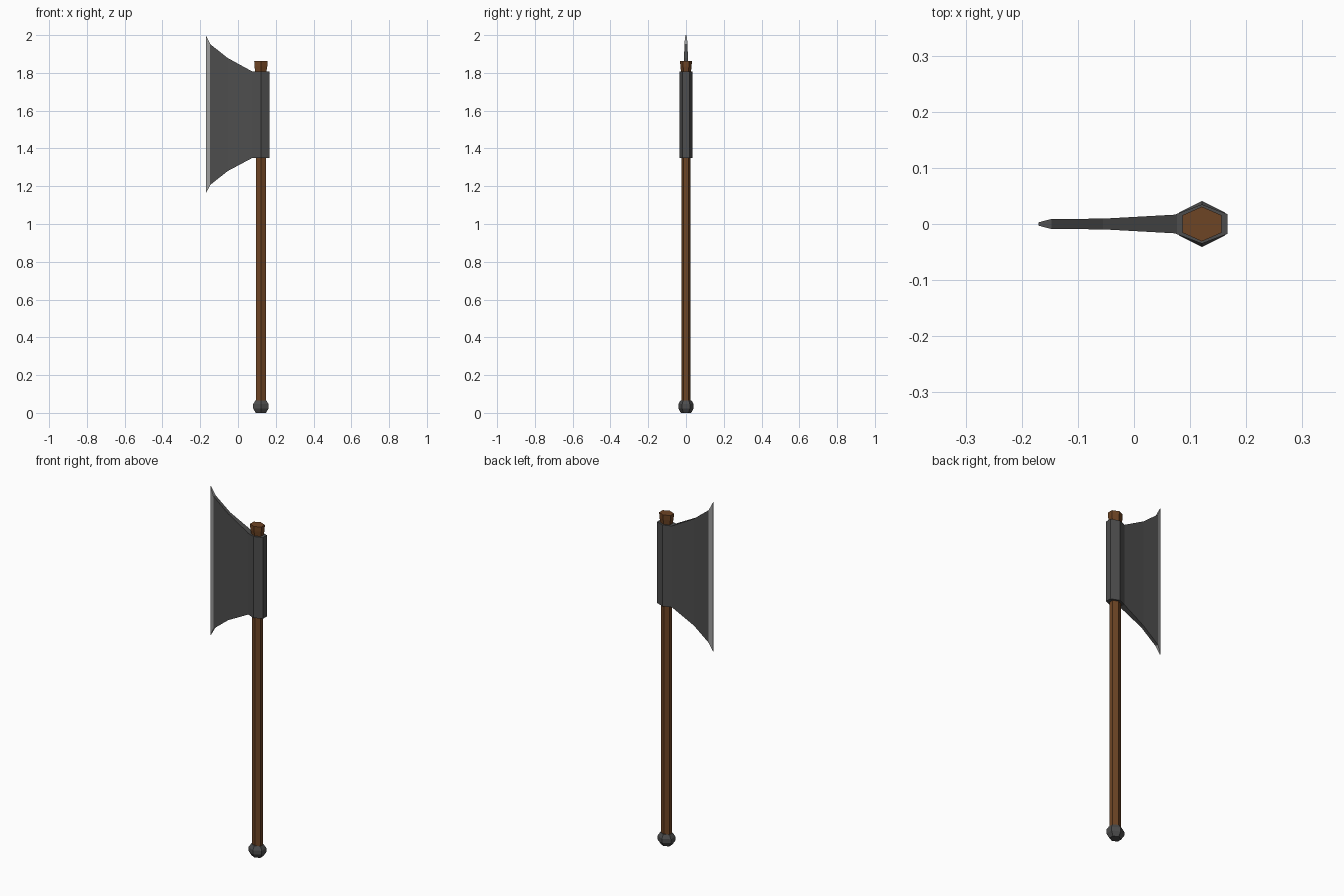
import bpy, bmesh, math

if "Cube" in bpy.data.objects:
    bpy.data.objects.remove(bpy.data.objects["Cube"])

CX = 0.121  # shaft axis


def material(name, rgb):
    m = bpy.data.materials.new(name)
    m.diffuse_color = (*rgb, 1)
    m.use_nodes = True
    m.node_tree.nodes["Principled BSDF"].inputs["Base Color"].default_value = m.diffuse_color
    return m


wood = material("brown wood", (0.155, 0.058, 0.018))
iron = material("dark iron", (0.075, 0.075, 0.075))
steel = material("sharpened steel", (0.33, 0.33, 0.33))


def loft(name, rings, mats):
    """Skin a closed solid through rings of equal point count; one material per segment."""
    bm = bmesh.new()
    loops = [[bm.verts.new(p) for p in r] for r in rings]
    n = len(loops[0])
    for s, (a, b) in enumerate(zip(loops, loops[1:])):
        for i in range(n):
            j = (i + 1) % n
            bm.faces.new((a[i], a[j], b[j], b[i])).material_index = mats[s]
    bm.faces.new(loops[0]).material_index = mats[0]
    bm.faces.new(loops[-1]).material_index = mats[-1]
    bmesh.ops.recalc_face_normals(bm, faces=bm.faces)
    me = bpy.data.meshes.new(name)
    bm.to_mesh(me)
    bm.free()
    ob = bpy.data.objects.new(name, me)
    bpy.context.collection.objects.link(ob)
    return ob


def hex_part(name, profile, mat):
    """Six-sided part along z from (z, half x, half y), corners facing front and back."""
    rings = []
    for z, hx, hy in profile:
        angles = [math.radians(90 + 60 * k) for k in range(6)]
        rings.append([(CX + hx / math.cos(math.pi / 6) * math.cos(a), hy * math.sin(a), z)
                      for a in angles])
    ob = loft(name, rings, [0] * (len(profile) - 1))
    ob.data.materials.append(mat)


# Shaft with flared top, socket and pommel
hex_part("shaft", [(0.03, 0.027, 0.024), (1.79, 0.027, 0.024),
                   (1.835, 0.034, 0.030), (1.862, 0.035, 0.031)], wood)
hex_part("socket", [(1.35, 0.046, 0.035), (1.807, 0.046, 0.035)], iron)
hex_part("pommel", [(0, 0.027, 0.027), (0.024, 0.041, 0.041),
                    (0.046, 0.041, 0.041), (0.066, 0.029, 0.029)], iron)

# Blade: (x, bottom z, top z, half thickness), last segment is the bright edge
sections = [(0.10, 1.352, 1.805, 0.018), (0.08, 1.352, 1.805, 0.017),
            (-0.055, 1.28, 1.879, 0.0095), (-0.147, 1.207, 1.952, 0.009),
            (-0.17, 1.162, 2.0, 0.003)]
blade = loft("blade", [[(x, -t, lo), (x, t, lo), (x, t, hi), (x, -t, hi)]
                       for x, lo, hi, t in sections], [0, 0, 0, 1])
blade.data.materials.append(iron)
blade.data.materials.append(steel)
